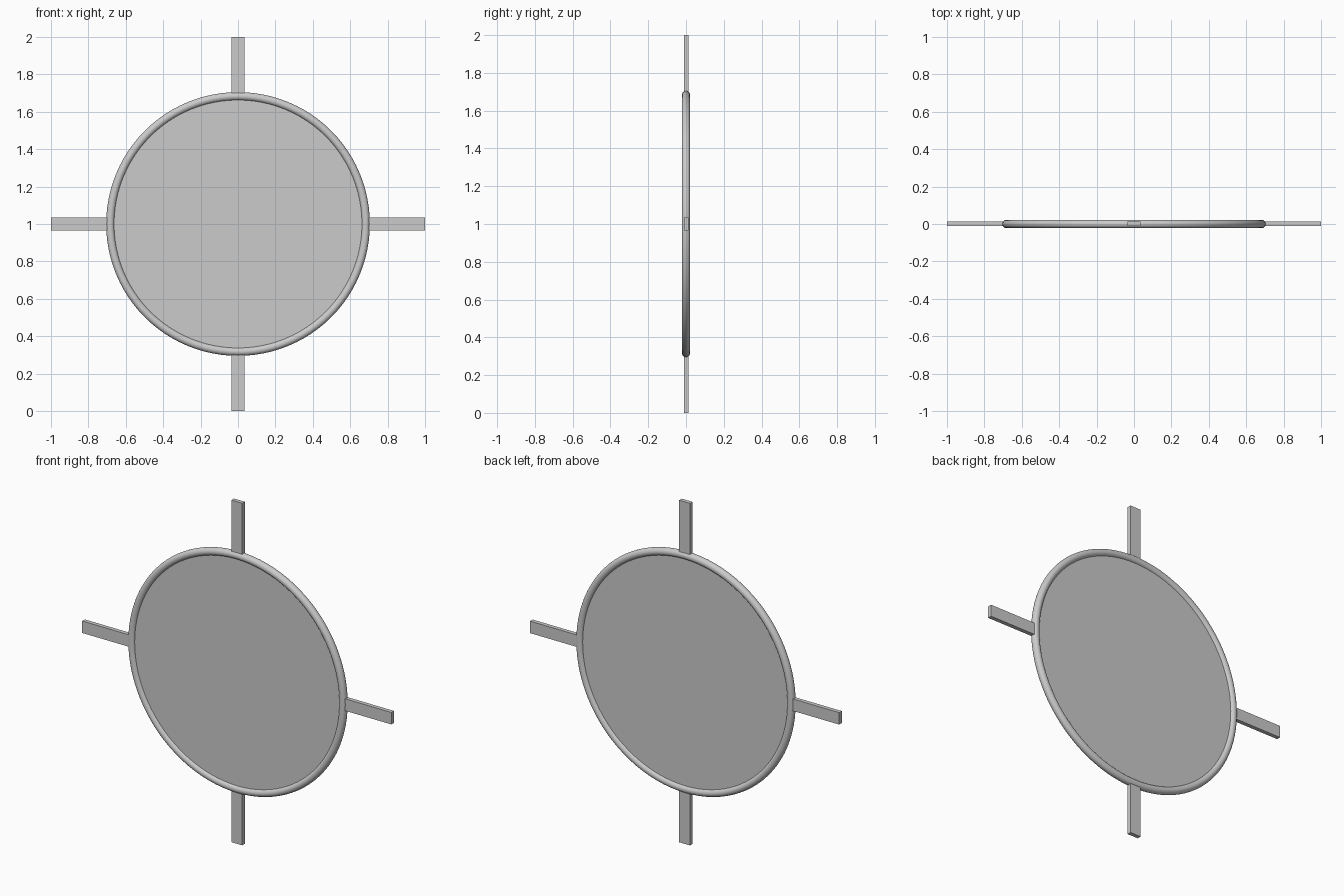
import bpy
from math import pi, sin, cos

if "Cube" in bpy.data.objects:
    bpy.data.objects.remove(bpy.data.objects["Cube"])

CENTRE_Z = 1.0


def smooth(obj):
    bpy.context.view_layer.objects.active = obj
    obj.select_set(True)
    bpy.ops.object.shade_smooth_by_angle()
    obj.select_set(False)


# Round rim tube standing upright
bpy.ops.mesh.primitive_torus_add(major_radius=0.683, minor_radius=0.022,
                                 major_segments=96, minor_segments=20,
                                 location=(0, 0, CENTRE_Z), rotation=(pi / 2, 0, 0))
rim = bpy.context.object
rim.name = "rim"
smooth(rim)

# Thin flat panel filling the rim
bpy.ops.mesh.primitive_cylinder_add(vertices=96, radius=0.68, depth=0.016,
                                    location=(0, 0, CENTRE_Z), rotation=(pi / 2, 0, 0))
panel = bpy.context.object
panel.name = "panel"
smooth(panel)

# Four flat pegs reaching out from the rim
INNER, OUTER = 0.69, 1.0
for i, side in enumerate(("right", "top", "left", "bottom")):
    a = i * pi / 2
    r = (INNER + OUTER) / 2
    bpy.ops.mesh.primitive_cube_add(size=1, location=(r * cos(a), 0.001, CENTRE_Z + r * sin(a)),
                                    rotation=(0, -a, 0))
    peg = bpy.context.object
    peg.name = side + "_peg"
    peg.scale = (OUTER - INNER, 0.024, 0.07)
